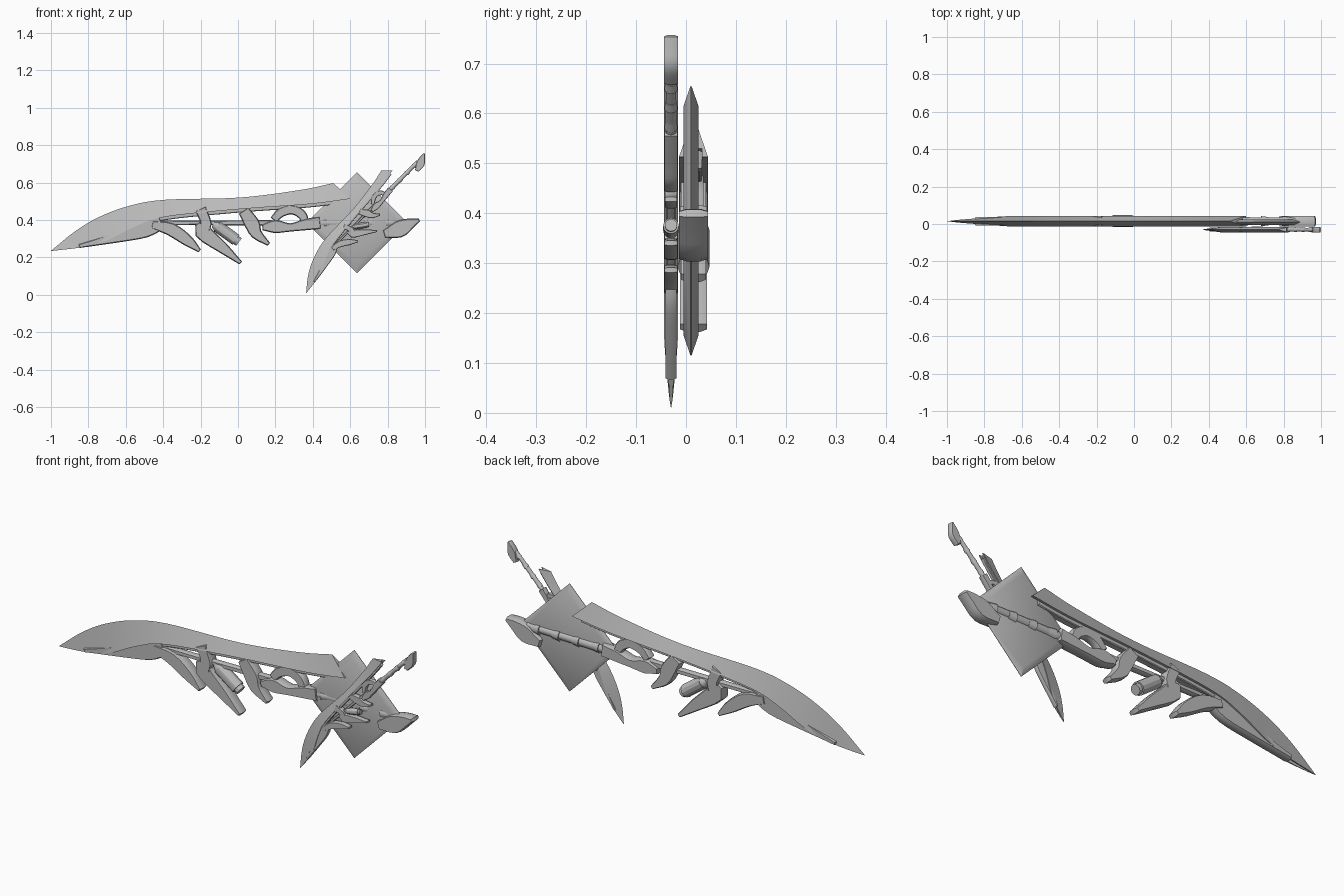
import bpy, bmesh
from math import radians
from mathutils import Matrix, Vector

cube = bpy.data.objects.get("Cube")
if cube:
    bpy.data.objects.remove(cube)

GREY = (0.5, 0.5, 0.5, 1)
steel = bpy.data.materials.new("grey_steel")
steel.use_nodes = True
steel.diffuse_color = GREY
steel.node_tree.nodes["Principled BSDF"].inputs["Base Color"].default_value = GREY

MIDDLE = 0.015  # y of the sword's centre plane
UNIT = 0.01     # paths below are written in hundredths


def finish(name, bm):
    """Turn the bmesh into a grey object with sharp edges kept."""
    bmesh.ops.recalc_face_normals(bm, faces=bm.faces)
    mesh = bpy.data.meshes.new(name)
    bm.to_mesh(mesh)
    bm.free()
    mesh.materials.append(steel)
    mesh.shade_smooth()
    mesh.set_sharp_from_angle(angle=radians(30))
    obj = bpy.data.objects.new(name, mesh)
    bpy.context.collection.objects.link(obj)
    return obj


def smooth_path(rows, steps):
    """Catmull-Rom curve through rows of numbers."""
    rows = [Vector(row) * UNIT for row in rows]
    padded = [2 * rows[0] - rows[1]] + rows + [2 * rows[-1] - rows[-2]]
    curve = []
    for before, start, end, after in zip(padded, padded[1:], padded[2:], padded[3:]):
        for step in range(steps):
            t = step / steps
            linear = (end - before) / 2
            square = before - 2.5 * start + 2 * end - after / 2
            cubic = (after - before + 3 * (start - end)) / 2
            curve.append(start + linear * t + square * t ** 2 + cubic * t ** 3)
    return curve + [rows[-1]]


def plate(name, outline, half, rim, inset, y=MIDDLE):
    """Flat part from an x-z outline, sloping from rim to half thickness."""
    bm = bmesh.new()
    front, back = ([bm.verts.new((x, y + side * rim, z)) for x, z in outline]
                   for side in (-1, 1))
    caps = [bm.faces.new(front), bm.faces.new(back)]
    for i in range(len(outline)):
        bm.faces.new((front[i - 1], front[i], back[i], back[i - 1]))
    bmesh.ops.recalc_face_normals(bm, faces=bm.faces)
    for cap in caps:
        bmesh.ops.inset_region(bm, faces=[cap], thickness=inset, depth=half - rim)
    return finish(name, bm)


def limb(name, half, rows, steps=3):
    """Plate that follows a path; each row is x, z and half width."""
    path = smooth_path(rows, steps)
    left, right = [], []
    for i, point in enumerate(path):
        along = path[min(i + 1, len(path) - 1)].xy - path[max(i - 1, 0)].xy
        across = Vector((-along.y, along.x)).normalized() * point.z
        left.append(point.xy + across)
        right.append(point.xy - across)
    return plate(name, left + right[::-1], half, half / 2, UNIT / 2)


def rod(name, start, end, radius, end_radius):
    """Round bar between two x-z points."""
    a, b = (Vector((x * UNIT, MIDDLE, z * UNIT)) for x, z in (start, end))
    turn = (b - a).to_track_quat('Z', 'Y').to_matrix().to_4x4()
    bm = bmesh.new()
    bmesh.ops.create_cone(bm, cap_ends=True, segments=12, radius1=radius * UNIT,
                          radius2=end_radius * UNIT, depth=(b - a).length,
                          matrix=Matrix.Translation((a + b) / 2) @ turn)
    return finish(name, bm)


def blade(stations):
    """Curved wedge with a groove along its thick back."""
    bm = bmesh.new()
    rings = []
    for i, (edge_x, edge_z, back_x, back_z) in enumerate(stations):
        half = 0.029 * min(1, (i + 0.1) / 12) ** 0.7
        edge, back = Vector((edge_x, edge_z)), Vector((back_x, back_z))
        floor = back.lerp(edge, 0.2)
        lip = half * 0.6
        section = ((edge, 0), (back, half), (back, lip), (floor, lip),
                   (floor, -lip), (back, -lip), (back, -half))
        rings.append([bm.verts.new((p.x, MIDDLE + y, p.y)) for p, y in section])
    for ring, following in zip(rings, rings[1:]):
        for i in range(len(ring)):
            bm.faces.new((ring[i - 1], ring[i], following[i], following[i - 1]))
    bm.faces.new(rings[0])
    bm.faces.new(rings[-1])
    return finish("blade", bm)


# Blade: cutting edge x, z and back x, z from the tip to the grip
stations = smooth_path([
    (-100, 23.5, -99, 23.5), (-87, 34, -83, 25.5), (-74, 41.7, -70, 29),
    (-58, 47.6, -55, 36.5), (-39, 50.8, -39, 41.7), (1, 52, 1, 45.8),
    (33, 56, 38, 48.5), (51, 59.7, 60, 51.3)], 5)
sword = [blade(stations)]

# Rail seated in the blade's groove
backs = [s.zw for s in stations if -0.5 < s.z < 0.57]
drop = Vector((0, 0.018))
sword.append(plate("blade_rail", [p + drop for p in backs] + [p - drop for p in backs[::-1]],
                   0.017, 0.013, 0.003))

# Thick root under the blade
sword.append(limb("blade_root", 0.022, [(-85, 26, 1), (-64, 31, 3), (-50, 35.5, 5), (-41, 39, 4)]))

# Three swept prongs
sword.append(limb("front_prong", 0.027, [(-46, 37.5, 2), (-36, 35, 3.5), (-27, 29, 3), (-20.5, 23.5, 1)]))
sword.append(limb("middle_prong", 0.027, [(-20, 46, 3), (-17, 38, 3), (-19, 34, 4.5), (-8, 25, 3), (1.5, 17, 1)]))
sword.append(limb("rear_prong", 0.025, [(3, 45, 3), (7.5, 38, 4), (10, 32.5, 3), (16.5, 27, 1)]))

# Frame bar, grip and arched guard
sword.append(limb("frame_bar", 0.016, [(-42, 38.5, 1.2), (18, 38.5, 1.4)]))
sword.append(limb("grip", 0.027, [(13, 36, 1.5), (20, 36.5, 3.5), (28, 36, 2.2), (36, 37.5, 3), (44, 38.5, 3.2)]))
sword.append(limb("guard_arch", 0.02, [(19, 40, 2), (23, 44, 2.5), (29, 45.5, 2.5), (34, 43, 2.5), (36, 39, 2)]))

# Canister with collar and plug
sword.append(rod("canister_plug", (-13, 38), (-11, 36.6), 1.8, 3))
sword.append(rod("canister", (-11, 36.6), (-1, 29.3), 3.2, 3.2))
sword.append(rod("canister_collar", (-1, 29.3), (0.5, 28.2), 2.5, 2.5))

# Knotted shaft and crescent pommel
sword.append(rod("shaft", (40, 38.3), (86, 38.8), 2.3, 1.9))
for i in range(4):
    x = 46 + 11 * i
    sword.append(rod(f"shaft_knot_{i + 1}", (x, 38.4), (x + 4, 38.4), 2.7, 2.2))
sword.append(limb("pommel_fin", 0.029, [(78, 32.5, 2), (86, 35, 4.5), (92, 38, 3), (97, 40, 0.8)]))

# Half-size sword crossing in front, turned about the blade tip
place = (Matrix.Translation((0.364, -0.03, 0.008)) @ Matrix.Rotation(radians(-45), 4, 'Y')
         @ Matrix.Scale(0.495, 4) @ Matrix.Translation((1, -MIDDLE, -0.235)))
for part in sword:
    small = part.copy()
    small.name = "small_" + part.name
    small.matrix_world = place
    bpy.context.collection.objects.link(small)

# Diamond block with softly sloped edges
centre, reach = Vector((0.636, 0.385)), 0.27
corners = [centre + Vector(d) * reach for d in ((0, -1), (1, 0), (0, 1), (-1, 0))]
plate("diamond_block", corners, 0.015, 0.001, 0.04, 0.01)
